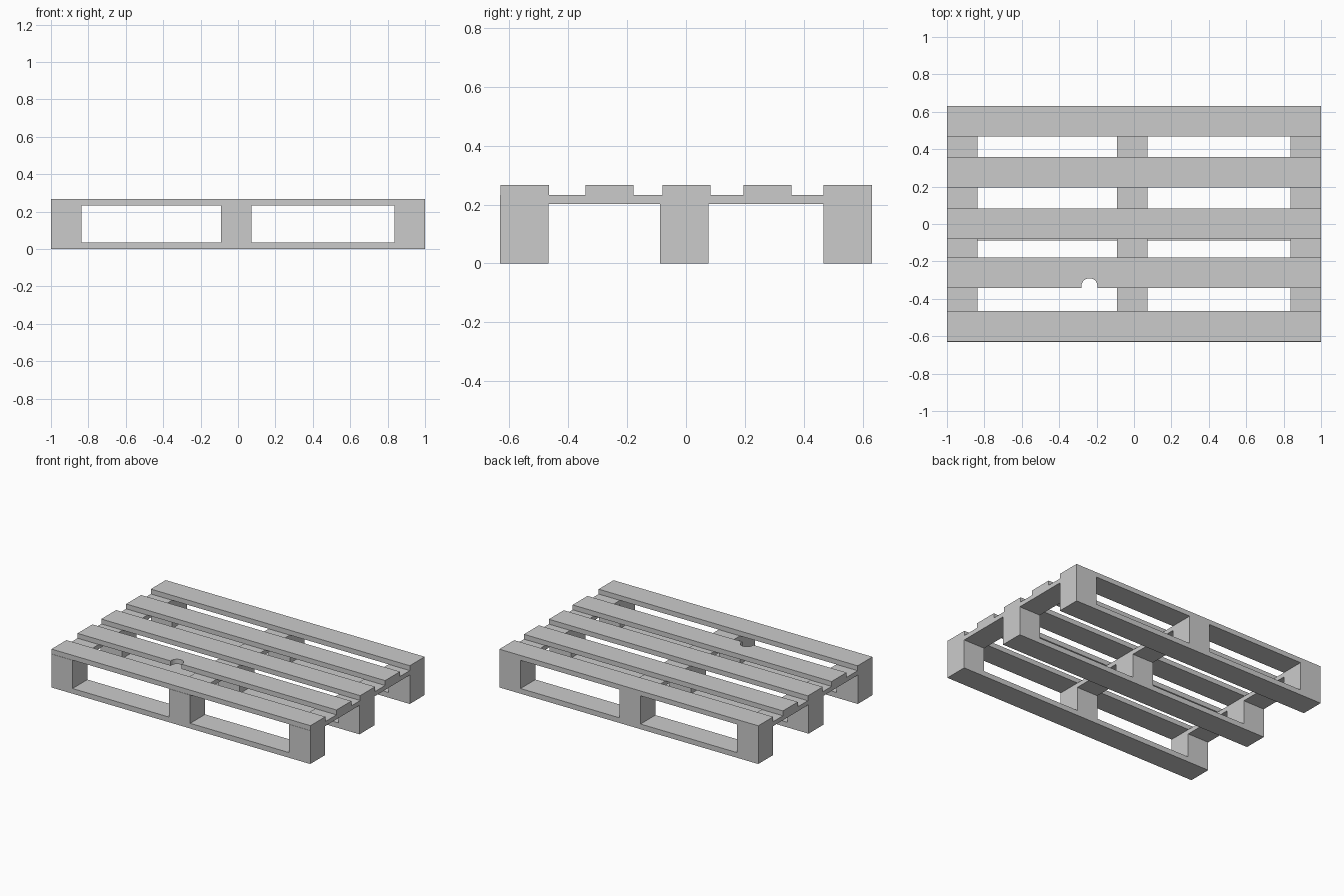
import bpy, bmesh, math

cube = bpy.data.objects.get("Cube")
if cube:
    bpy.data.objects.remove(cube, do_unlink=True)

wood = bpy.data.materials.new("grey wood")
wood.use_nodes = True
GREY = (0.6, 0.6, 0.6, 1)
wood.diffuse_color = GREY
wood.node_tree.nodes["Principled BSDF"].inputs["Base Color"].default_value = GREY

# Plank width and the heights of the four layers
W = 0.164
HALF_LENGTH, HALF_DEPTH = 1.0, 0.631
Z_RUNNER, Z_BLOCK, Z_STRINGER, Z_TOP = 0.036, 0.202, 0.233, 0.267


def slab(name, outline, z0, z1):
    """Extrude a counter-clockwise outline from z0 up to z1."""
    bm = bmesh.new()
    base = bm.faces.new([bm.verts.new((x, y, z0)) for x, y in outline])
    top = bmesh.ops.extrude_face_region(bm, geom=[base])["geom"]
    verts = [g for g in top if isinstance(g, bmesh.types.BMVert)]
    bmesh.ops.translate(bm, verts=verts, vec=(0, 0, z1 - z0))
    bmesh.ops.recalc_face_normals(bm, faces=bm.faces)
    mesh = bpy.data.meshes.new(name)
    bm.to_mesh(mesh)
    bm.free()
    mesh.materials.append(wood)
    obj = bpy.data.objects.new(name, mesh)
    bpy.context.collection.objects.link(obj)
    return obj


def rect(cx, cy, hx, hy):
    return [(cx - hx, cy - hy), (cx + hx, cy - hy), (cx + hx, cy + hy), (cx - hx, cy + hy)]


columns = {"right": -HALF_LENGTH + W / 2, "middle": -0.009, "left": HALF_LENGTH - W / 2}
rows = {"front": -HALF_DEPTH + W / 2, "middle": -0.006, "back": HALF_DEPTH - W / 2}

# Bottom runners with three blocks on each
for row, y in rows.items():
    slab(f"{row}_runner", rect(0, y, HALF_LENGTH, W / 2), 0, Z_RUNNER)
    for column, x in columns.items():
        slab(f"{row}_{column}_block", rect(x, y, W / 2, W / 2), Z_RUNNER, Z_BLOCK)

# Cross stringers on the blocks
for column, x in columns.items():
    slab(f"{column}_stringer", rect(x, 0, W / 2, HALF_DEPTH), Z_BLOCK, Z_STRINGER)

# Deck boards; the second one has a round knot hole broken out of its front edge
NOTCH_X, NOTCH_Y, NOTCH_R, STEPS = -0.238, -0.333, 0.043, 16
for i, y in enumerate((-0.547, -0.260, 0.002, 0.277, 0.549)):
    outline = rect(0, y, HALF_LENGTH, W / 2)
    if i == 1:
        edge = y - W / 2
        dip = math.asin((NOTCH_Y - edge) / NOTCH_R)
        arc = []
        for k in range(STEPS + 1):
            a = math.pi + dip - (math.pi + 2 * dip) * k / STEPS
            arc.append((NOTCH_X + NOTCH_R * math.cos(a), NOTCH_Y + NOTCH_R * math.sin(a)))
        outline[1:1] = arc
    slab(f"deck_board_{i + 1}", outline, Z_STRINGER, Z_TOP)
